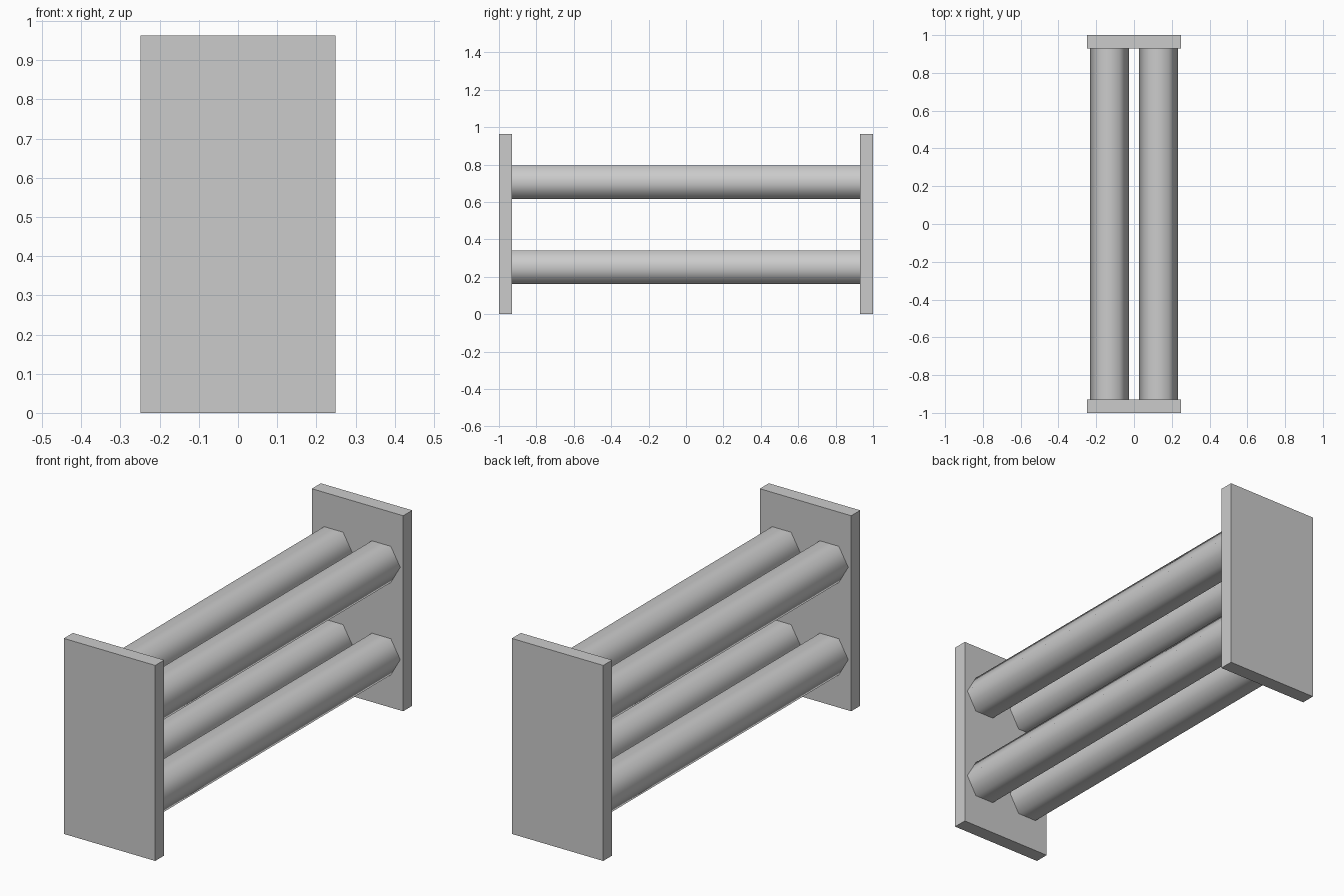
import bpy
import math

cube = bpy.data.objects.get("Cube")
if cube:
    bpy.data.objects.remove(cube, do_unlink=True)

HALF_LENGTH = 1.0
PLATE_WIDTH, PLATE_THICK, PLATE_HEIGHT = 0.498, 0.07, 0.963
BAR_RADIUS = 0.103

grey = bpy.data.materials.new("light grey")
grey.use_nodes = True
colour = (0.6, 0.6, 0.6, 1)
grey.diffuse_color = colour
grey.node_tree.nodes["Principled BSDF"].inputs["Base Color"].default_value = colour


def end_plate(name, side):
    y = side * (HALF_LENGTH - PLATE_THICK / 2)
    bpy.ops.mesh.primitive_cube_add(size=1, location=(0, y, PLATE_HEIGHT / 2))
    plate = bpy.context.object
    plate.name = name
    plate.scale = (PLATE_WIDTH, PLATE_THICK, PLATE_HEIGHT)
    bpy.ops.object.transform_apply(location=False, rotation=False, scale=True)
    plate.data.materials.append(grey)


def bar(name, x, z):
    # Six-sided rod along y, flat on top, with smooth-shaded sides
    bpy.ops.mesh.primitive_cylinder_add(
        vertices=6, radius=BAR_RADIUS, depth=2 * (HALF_LENGTH - PLATE_THICK),
        location=(x, 0, z))
    rod = bpy.context.object
    rod.name = name
    rod.rotation_euler = (math.pi / 2, math.pi / 6, 0)
    bpy.ops.object.transform_apply(location=False, rotation=True, scale=False)
    for face in rod.data.polygons:
        face.use_smooth = abs(face.normal.y) < 0.5
    rod.data.materials.append(grey)


# End plates
end_plate("front_plate", -1)
end_plate("back_plate", 1)

# Four connecting bars
for level, z in (("lower", 0.25), ("upper", 0.705)):
    for side, x in (("left", 0.13), ("right", -0.13)):
        bar(f"{level}_{side}_bar", x, z)
